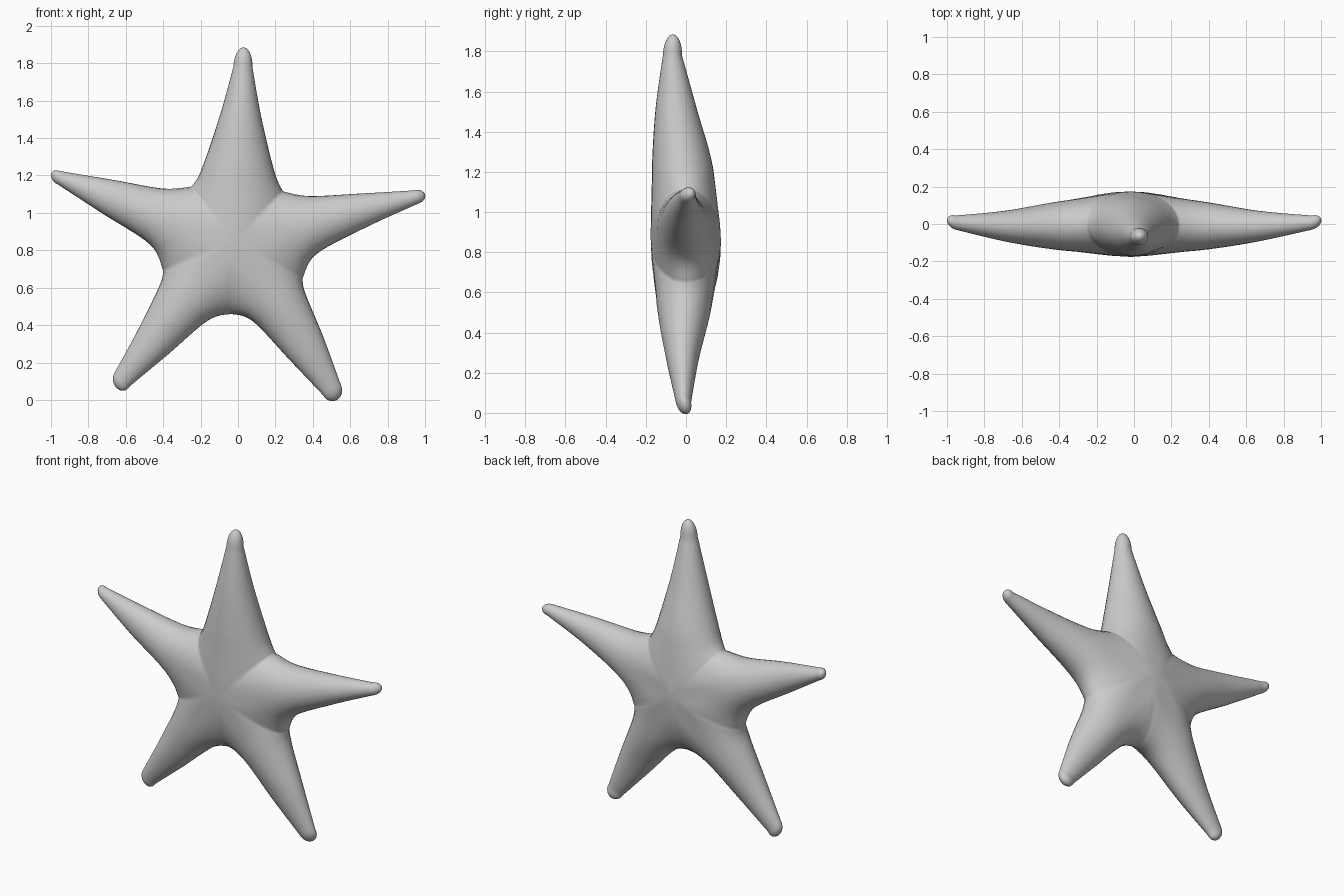
import bpy, bmesh, math
from mathutils import Vector

if "Cube" in bpy.data.objects:
    bpy.data.objects.remove(bpy.data.objects["Cube"])

CENTRE = (-0.02, 0.85)
HALF_DEPTH = 0.18              # body surface at the centre
SIDES, STEPS, CAP = 32, 7, 6

# Notches between neighbouring arms (x, z), clockwise from the upper left
NOTCHES = [(-0.25, 1.14), (0.24, 1.115), (0.345, 0.65), (-0.035, 0.46), (-0.40, 0.69)]

# Front and back y of the three ribs on each kind of arm
TOP = [(-0.17, 0.135), (-0.152, 0.055), (-0.115, -0.02)]
SIDE = [(-0.135, 0.115), (-0.092, 0.07), (-0.03, 0.045)]
LOWER = [(-0.14, 0.12), (-0.10, 0.065), (-0.05, 0.025)]


def spline(keys, i, t):
    """Smooth curve through the keys, between key i and i + 1."""
    a, b, c, d = (keys[max(0, min(len(keys) - 1, i + k))] for k in (-1, 0, 1, 2))
    return 0.5 * (2 * b + (c - a) * t + (2 * a - 5 * b + 4 * c - d) * t * t
                  + (3 * b - a - 3 * c + d) * t ** 3)


def section(bm, left, right, mid, front, back):
    """Rounded ring through the right edge, back, left edge and front."""
    ring, y_mid = [], (front + back) / 2
    for k in range(SIDES):
        a = math.tau * k / SIDES
        c, s = math.cos(a), math.sin(a)
        p = mid + ((right if c > 0 else left) - mid) * abs(c)
        ring.append(bm.verts.new((p.x, y_mid + (back - front) / 2 * s, p.y)))
    return ring


def build_arm(bm, index, depths, ribs, tip):
    """Loft an arm from its two notches through the ribs (x, z, x, z) to a round tip."""
    lefts = [Vector(NOTCHES[index])] + [Vector(r[:2]) for r in ribs]
    rights = [Vector(NOTCHES[(index + 1) % 5])] + [Vector(r[2:]) for r in ribs]
    mids = [Vector(CENTRE)] + [(l + r) / 2 for l, r in zip(lefts[1:], rights[1:])]
    fronts = [-HALF_DEPTH] + [d[0] for d in depths]
    backs = [HALF_DEPTH] + [d[1] for d in depths]
    tracks = (lefts, rights, mids, fronts, backs)
    rings = []
    for i in range(len(ribs)):
        for j in range(STEPS):
            rings.append(section(bm, *(spline(k, i, j / STEPS) for k in tracks)))
    # rounded tip
    end, tip_xz = mids[-1], Vector((tip[0], tip[2]))
    y_end, depth = (fronts[-1] + backs[-1]) / 2, (backs[-1] - fronts[-1]) / 2
    for j in range(CAP):
        a = math.pi / 2 * j / CAP
        s, c = math.sin(a), math.cos(a)
        m = end.lerp(tip_xz, s)
        y = y_end + (tip[1] - y_end) * s
        rings.append(section(bm, m + (lefts[-1] - end) * c, m + (rights[-1] - end) * c,
                             m, y - depth * c, y + depth * c))
    point = bm.verts.new(tip)
    for k in range(SIDES):
        n = (k + 1) % SIDES
        for r0, r1 in zip(rings, rings[1:]):
            bm.faces.new((r0[k], r0[n], r1[n], r1[k]))
        bm.faces.new((rings[-1][k], rings[-1][n], point))


# Starfish body: five arms welded along their shared seams
bm = bmesh.new()
# top arm
build_arm(bm, 0, TOP, [(-0.20, 1.22, 0.195, 1.22), (-0.10, 1.51, 0.125, 1.51),
                       (-0.025, 1.78, 0.077, 1.78)], (0.03, -0.065, 1.885))
# right arm
build_arm(bm, 1, SIDE, [(0.38, 1.09, 0.42, 0.78), (0.65, 1.103, 0.69, 0.925),
                        (0.94, 1.12, 0.965, 1.05)], (1.0, 0.02, 1.10))
# lower right arm
build_arm(bm, 2, LOWER, [(0.36, 0.57, 0.08, 0.42), (0.455, 0.34, 0.275, 0.215),
                         (0.55, 0.08, 0.455, 0.025)], (0.53, 0.0, 0.0))
# lower left arm
build_arm(bm, 3, LOWER, [(-0.16, 0.425, -0.42, 0.61), (-0.38, 0.238, -0.54, 0.365),
                         (-0.58, 0.072, -0.663, 0.14)], (-0.645, -0.01, 0.06))
# left arm
build_arm(bm, 4, SIDE, [(-0.47, 0.83, -0.40, 1.13), (-0.73, 1.0, -0.66, 1.175),
                        (-0.96, 1.15, -0.95, 1.223)], (-1.0, 0.02, 1.205))
bmesh.ops.remove_doubles(bm, verts=bm.verts, dist=0.0005)

# soften the seams where the arms meet
core = [v for v in bm.verts if (Vector((v.co.x, v.co.z)) - Vector(CENTRE)).length < 0.36]
for _ in range(4):
    bmesh.ops.smooth_vert(bm, verts=core, factor=0.4,
                          use_axis_x=False, use_axis_y=True, use_axis_z=False)
bmesh.ops.recalc_face_normals(bm, faces=bm.faces)
mesh = bpy.data.meshes.new("starfish")
bm.to_mesh(mesh)
bm.free()

grey = bpy.data.materials.new("light grey")
grey.diffuse_color = (0.6, 0.6, 0.6, 1)
grey.use_nodes = True
grey.node_tree.nodes["Principled BSDF"].inputs["Base Color"].default_value = grey.diffuse_color
mesh.materials.append(grey)
star = bpy.data.objects.new("starfish", mesh)
bpy.context.collection.objects.link(star)
bpy.context.view_layer.objects.active = star
star.select_set(True)
bpy.ops.object.shade_smooth_by_angle(angle=math.radians(60))
